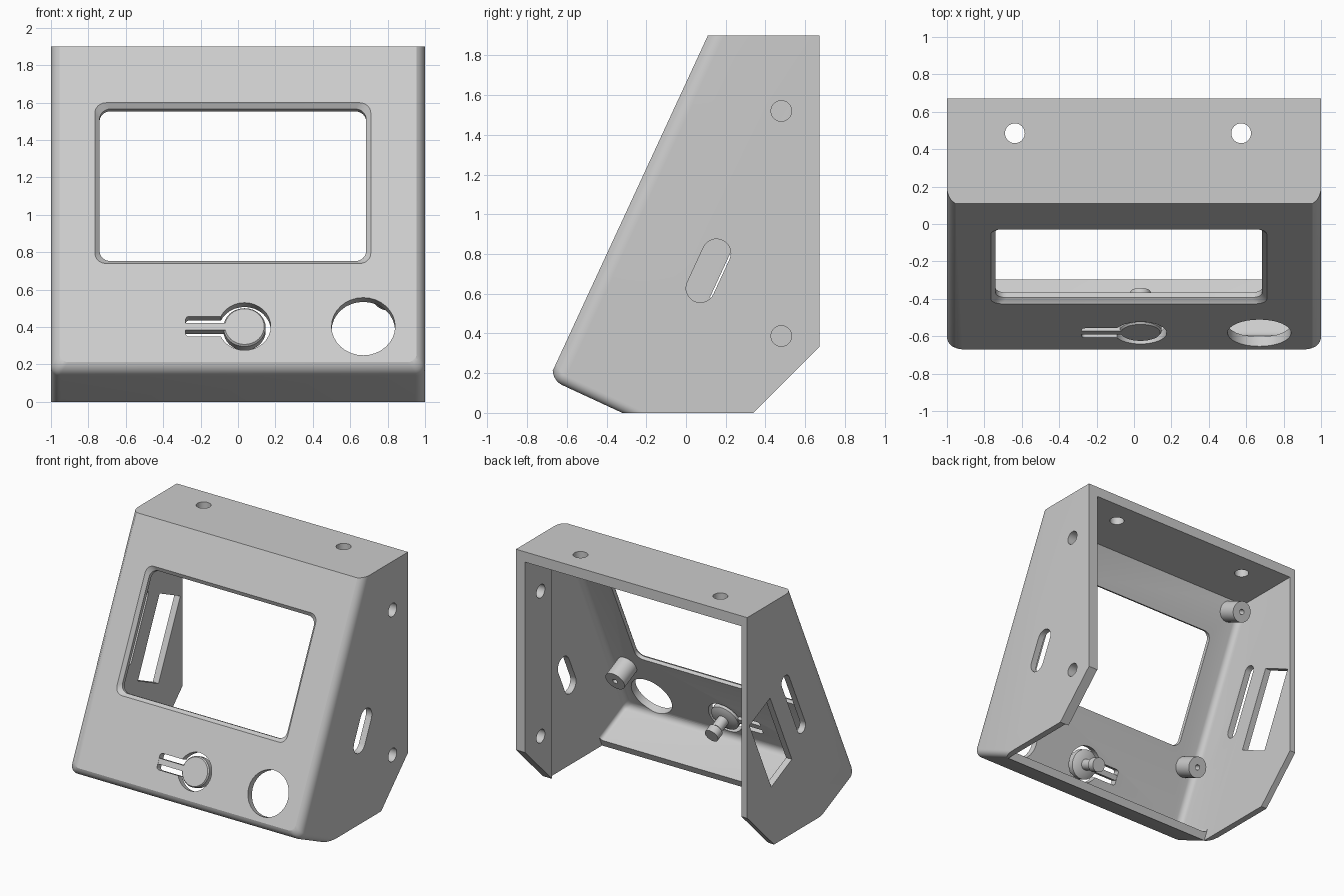
import bpy, bmesh, math
from mathutils import Vector

if bpy.data.objects.get("Cube"):
    bpy.data.objects.remove(bpy.data.objects["Cube"])

# One grey plastic for the whole housing
grey = bpy.data.materials.new("grey_plastic")
grey.use_nodes = True
grey.diffuse_color = (0.6, 0.6, 0.6, 1)
grey.node_tree.nodes["Principled BSDF"].inputs["Base Color"].default_value = (0.6, 0.6, 0.6, 1)

# Tilted frame of the front panel: x across, s up the slope, d into the case
UP = Vector((0, 0.42, 0.9076)).normalized()
IN = Vector((0, UP.z, -UP.y))
ORIGIN = Vector((0, -0.672, 0.21))


def panel(x, s, d):
    return ORIGIN + Vector((x, 0, 0)) + UP * s + IN * d


def side(d, s, x):
    return panel(x, s, d)


def wall(y, z, x):
    return Vector((x, y, z))


def roof(x, y, z):
    return Vector((x, y, z))


def loft(name, frame, box, layers, radius, cuts=(), segs=8):
    """Stack rounded rectangles; each layer is (depth, inset)."""
    bm = bmesh.new()
    a0, a1, b0, b1 = box
    rings = []
    for depth, inset in layers:
        half_a, half_b = (a1 - a0) / 2 - inset, (b1 - b0) / 2 - inset
        r = min(radius, half_a, half_b)
        ring = []
        for q in range(4):
            sa, sb = ((1, 1), (-1, 1), (-1, -1), (1, -1))[q]
            for k in range(segs + 1):
                t = math.pi / 2 * (q + k / segs)
                a = (a0 + a1) / 2 + sa * (half_a - r) + r * math.cos(t)
                b = (b0 + b1) / 2 + sb * (half_b - r) + r * math.sin(t)
                ring.append(bm.verts.new(frame(a, b, depth)))
        rings.append(ring)
    n = len(rings[0])
    for low, high in zip(rings, rings[1:]):
        for i in range(n):
            j = (i + 1) % n
            bm.faces.new((low[i], low[j], high[j], high[i]))
    bm.faces.new(rings[0])
    bm.faces.new(rings[-1])
    bmesh.ops.remove_doubles(bm, verts=bm.verts, dist=1e-5)
    # Trim with planes and close each cut
    for co, no in cuts:
        res = bmesh.ops.bisect_plane(bm, geom=bm.verts[:] + bm.edges[:] + bm.faces[:],
                                     plane_co=co, plane_no=no, clear_outer=True)
        edges = [e for e in res["geom_cut"] if isinstance(e, bmesh.types.BMEdge)]
        bmesh.ops.edgeloop_fill(bm, edges=edges)
    bmesh.ops.recalc_face_normals(bm, faces=bm.faces)
    mesh = bpy.data.meshes.new(name)
    bm.to_mesh(mesh)
    bm.free()
    mesh.materials.append(grey)
    obj = bpy.data.objects.new(name, mesh)
    bpy.context.collection.objects.link(obj)
    return obj


def disc(name, frame, a, b, r, layers):
    return loft(name, frame, (a - r, a + r, b - r, b + r), layers, r)


def activate(obj):
    bpy.ops.object.select_all(action='DESELECT')
    obj.select_set(True)
    bpy.context.view_layer.objects.active = obj


def cut(target, cutters):
    activate(target)
    for c in cutters:
        mod = target.modifiers.new("cut", 'BOOLEAN')
        mod.operation = 'DIFFERENCE'
        mod.solver = 'EXACT'
        mod.object = c
        bpy.ops.object.modifier_apply(modifier=mod.name)


def arc(start, depth, angle, steps=6):
    """Layers of a rounded edge that ends flush with the sides."""
    r = depth / math.sin(angle)
    out = []
    for k in range(steps + 1):
        t = angle * (1 - k / steps)
        out.append((start + depth - r * math.sin(t), r * (1 - math.cos(t))))
    return out + [(3, 0)]


# Housing: rounded front block trimmed by the top, back, bottom and rear chamfer
housing = loft("housing", panel, (-1, 1, -0.043, 3), arc(0, 0.075, math.radians(62)), 0.05,
               cuts=[((0, 0, 1.9), (0, 0, 1)), ((0, 0.672, 0), (0, 1, 0)),
                     ((0, 0, 0), (0, 0, -1)), ((0, 0.34, 0), (0, 1, -1))])

# Thicker mounting strip inside the wall with screw holes
strip = loft("mounting_strip", wall, (0.34, 0.672, 0, 1.85), [(0.92, 0), (0.96, 0)], 0,
             cuts=[((0, 0.34, 0), (0, 1, -1))], segs=1)

# Hollow inside, open at the back and behind the bottom lip
ceiling = [((0, 0, 1.82), (0, 0, 1))]
cavity = loft("cavity", panel, (-0.95, 0.95, 0.017, 3),
              arc(0.055, 0.05, math.radians(88)), 0.03, ceiling)
opening = loft("opening", panel, (-0.95, 0.95, -2, 3), [(0.407, 0), (3, 0)], 0, ceiling, segs=1)

# Front panel openings
through = [(-0.1, 0), (0.2, 0)]
window = loft("window_cut", panel, (-0.765, 0.71, 0.584, 1.531),
              [(-0.1, 0), (0, 0), (0.012, 0.012), (0.025, 0.025), (0.3, 0.025)], 0.06)
knob_hole = disc("knob_cut", panel, 0.67, 0.213, 0.17, through)
ring_gap = disc("ring_cut", panel, 0.035, 0.213, 0.14, through)
arm_gap = loft("arm_cut", panel, (-0.28, 0.03, 0.153, 0.273), through, 0.02)

# Side wall and roof openings
right_wall, left_wall = [(-1.1, 0), (-0.85, 0)], [(0.85, 0), (1.1, 0)]
short_slot = loft("short_slot_cut", side, (0.428, 0.572, 0.62, 0.957), left_wall, 0.072)
long_slot = loft("long_slot_cut", side, (0.317, 0.417, 0.76, 1.33), right_wall, 0.05)
card_slot = loft("card_slot_cut", side, (0.563, 0.844, 0.67, 1.31), right_wall, 0, segs=1)
wall_holes = [disc("wall_hole_cut", wall, 0.48, z, 0.052, left_wall) for z in (1.52, 0.387)]
roof_holes = [disc("roof_hole_cut", roof, x, 0.485, 0.053, [(1.7, 0), (2, 0)])
              for x in (-0.637, 0.573)]

cutters = [cavity, opening, window, knob_hole, ring_gap, arm_gap,
           short_slot, long_slot, card_slot] + wall_holes + roof_holes
cut(housing, cutters)
cut(strip, wall_holes)
for c in cutters:
    bpy.data.objects.remove(c)

# Springy push button: cap with stem, held by a thin arm
button = disc("button", panel, 0.035, 0.213, 0.113,
              [(0.002, 0.008), (0.012, 0), (0.06, 0), (0.075, 0.03), (0.08, 0.07),
               (0.17, 0.07), (0.18, 0.058), (0.24, 0.058)])
arm = loft("button_arm", panel, (-0.3, 0, 0.192, 0.234), [(0.002, 0), (0.052, 0)], 0.005)

# Four screw posts behind the front panel
posts = [disc("screw_post", panel, x, s, 0.08,
              [(0.04, 0), (0.22, 0), (0.22, 0.06), (0.1, 0.06)])
         for x in (-0.84, 0.8) for s in (0.49, 1.71)]

for obj in [housing, strip, button, arm] + posts:
    activate(obj)
    bpy.ops.object.shade_smooth_by_angle(angle=math.radians(25))
